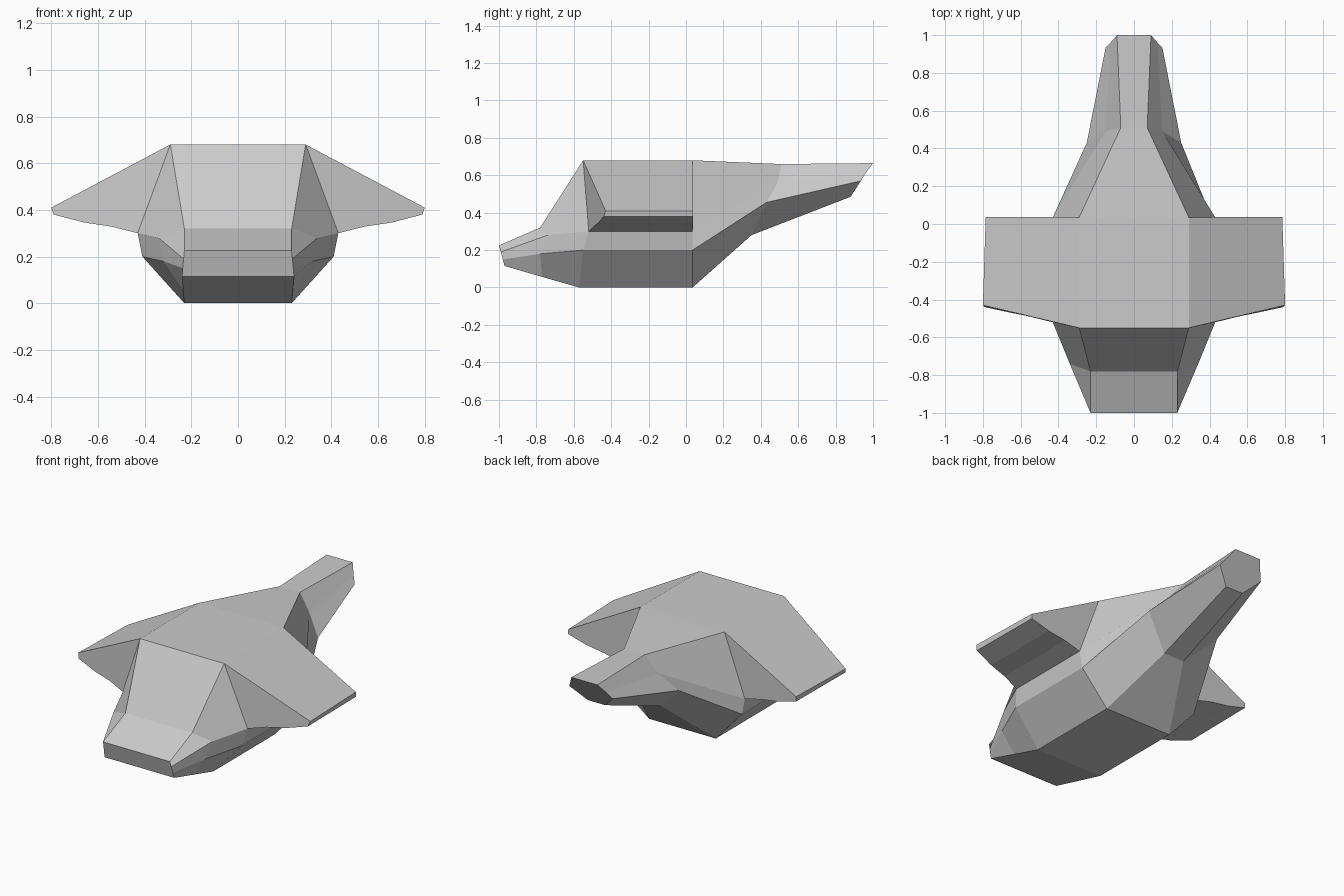
import bpy, bmesh

if "Cube" in bpy.data.objects:
    bpy.data.objects.remove(bpy.data.objects["Cube"])


def make_object(name, bm):
    bmesh.ops.recalc_face_normals(bm, faces=bm.faces)
    mesh = bpy.data.meshes.new(name)
    bm.to_mesh(mesh)
    bm.free()
    obj = bpy.data.objects.new(name, mesh)
    bpy.context.collection.objects.link(obj)
    return obj


# Half sections from nose to tail: keel, lower side, upper side, roof edge
sections = [
    [(.24, -.97, .115), (.237, -.98, .15), (.233, -.99, .19), (.23, -1, .225)],
    [(.235, -.77, .057), (.32, -.78, .18), (.34, -.74, .28), (.23, -.78, .32)],
    [(.23, -.57, 0), (.41, -.55, .2), (.43, -.52, .3), (.29, -.55, .68)],
    [(.23, .035, 0), (.41, .035, .2), (.43, .035, .3), (.29, .035, .68)],
    [(.07, .35, .28), (.25, .43, .455), (.15, .49, .56), (.07, .51, .66)],
    [(.06, .88, .485), (.15, .935, .57), (.125, .96, .61), (.09, 1, .665)],
]

# Body: mirrored rings lofted together
bm = bmesh.new()
rings = []
for half in sections:
    full = half + [(-x, y, z) for x, y, z in reversed(half)]
    rings.append([bm.verts.new(p) for p in full])
for i in range(len(rings) - 1):
    a, b = rings[i], rings[i + 1]
    for j in range(8):
        if i == 2 and j in (2, 4):      # openings where the wings join
            continue
        k = (j + 1) % 8
        bm.faces.new((a[j], a[k], b[k], b[j]))
bm.faces.new(rings[0])
bm.faces.new(rings[-1])
make_object("body", bm)

# Wings: profile from roof edge around the tip to the body side, open at root
profile = [(.29, -.55, .68), (.8, -.43, .41), (.79, -.44, .38),
           (.66, -.468, .346), (.54, -.492, .328), (.43, -.52, .3)]
bm = bmesh.new()
front = [bm.verts.new(p) for p in profile]
back = [bm.verts.new((min(x, .785), .038 if x > .5 else .035, z)) for x, y, z in profile]
for j in range(len(profile) - 1):
    bm.faces.new((front[j], front[j + 1], back[j + 1], back[j]))
bm.faces.new(front)
bm.faces.new(back)
wings = make_object("wings", bm)
wings.modifiers.new("mirror", 'MIRROR').use_axis = (True, False, False)
